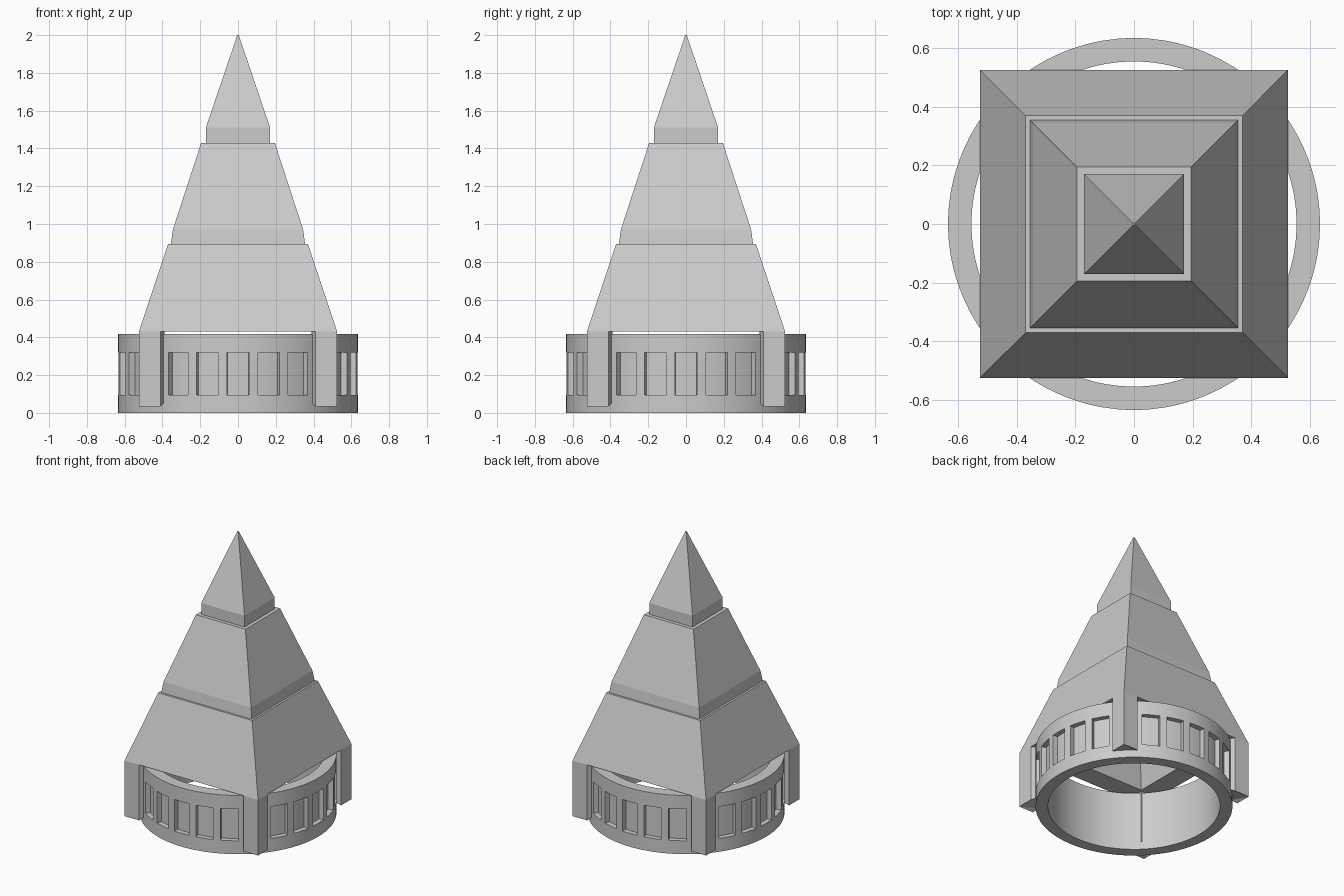
import bpy
import bmesh
from math import sin, cos, radians
from mathutils import Vector

cube = bpy.data.objects.get("Cube")
if cube:
    bpy.data.objects.remove(cube, do_unlink=True)

grey = bpy.data.materials.new("light grey")
grey.use_nodes = True
colour = (0.6, 0.6, 0.6, 1)
grey.diffuse_color = colour
grey.node_tree.nodes["Principled BSDF"].inputs["Base Color"].default_value = colour


def finish(bm, name, smooth=False):
    bmesh.ops.recalc_face_normals(bm, faces=bm.faces[:])
    mesh = bpy.data.meshes.new(name)
    bm.to_mesh(mesh)
    bm.free()
    mesh.materials.append(grey)
    obj = bpy.data.objects.new(name, mesh)
    bpy.context.collection.objects.link(obj)
    if smooth:
        bpy.ops.object.select_all(action='DESELECT')
        obj.select_set(True)
        bpy.context.view_layer.objects.active = obj
        bpy.ops.object.shade_smooth_by_angle(angle=radians(30))
    return obj


def bridge(bm, a, b):
    n = len(a)
    return [bm.faces.new((a[i], a[(i + 1) % n], b[(i + 1) % n], b[i])) for i in range(n)]


# Stepped hollow spire: square loops up the outside, then down the inside
def spire():
    profile = [(0.38, 0.43), (0.525, 0.43), (0.37, 0.895), (0.355, 0.895),
               (0.345, 0.97), (0.195, 1.43), (0.17, 1.43), (0.17, 1.51),
               (0.004, 2.0)]
    inside = [(0.28, 0.85), (0.12, 1.4), (0.004, 1.85)]
    bm = bmesh.new()

    def loop(half, z):
        return [bm.verts.new((sx * half, sy * half, z))
                for sx, sy in ((1, 1), (-1, 1), (-1, -1), (1, -1))]

    outer = [loop(*p) for p in profile]
    inner = [outer[0]] + [loop(*p) for p in inside]
    for chain in (outer, inner):
        for a, b in zip(chain, chain[1:]):
            bridge(bm, a, b)
        bm.faces.new(chain[-1])
    finish(bm, "stepped_spire")


# Round base ring with recessed window panels
def base_ring(windows=24, radius=0.635, inner=0.555, depth=0.035):
    bm = bmesh.new()
    step = 360 / windows
    offsets = (-5.3, -1.8, 1.8, 5.3)
    angles = [radians(k * step + o) for k in range(windows) for o in offsets]

    def loop(r, z):
        return [bm.verts.new((r * sin(a), r * cos(a), z)) for a in angles]

    loops = [loop(inner, 0)] + [loop(radius, z) for z in (0, 0.095, 0.32, 0.418)]
    loops.append(loop(inner, 0.418))
    rows = [bridge(bm, loops[i], loops[(i + 1) % len(loops)]) for i in range(len(loops))]
    panels = rows[2]
    for k in range(windows):
        panel = panels[k * 4:k * 4 + 3]
        geom = bmesh.ops.extrude_face_region(bm, geom=panel)["geom"]
        bmesh.ops.delete(bm, geom=panel, context='FACES_ONLY')
        for v in geom:
            if isinstance(v, bmesh.types.BMVert):
                v.co -= Vector((v.co.x, v.co.y, 0)).normalized() * depth
    finish(bm, "base_ring", smooth=True)


# Corner leg with slanted inner sides and a raised inner foot
def corner_leg(sx, sy, name):
    outline = [(0.525, 0.525, 0.035), (0.41, 0.525, 0.035), (0.39, 0.49, 0.055),
               (0.39, 0.39, 0.055), (0.49, 0.39, 0.055), (0.525, 0.41, 0.035)]
    bm = bmesh.new()
    foot = [bm.verts.new((sx * x, sy * y, z)) for x, y, z in outline]
    head = [bm.verts.new((sx * x, sy * y, 0.43)) for x, y, z in outline]
    bridge(bm, foot, head)
    bm.faces.new(head)
    bmesh.ops.triangulate(bm, faces=[bm.faces.new(foot)])
    finish(bm, name)


spire()
base_ring()
for sx, side in ((1, "left"), (-1, "right")):
    for sy, end in ((-1, "front"), (1, "back")):
        corner_leg(sx, sy, f"{end}_{side}_leg")
